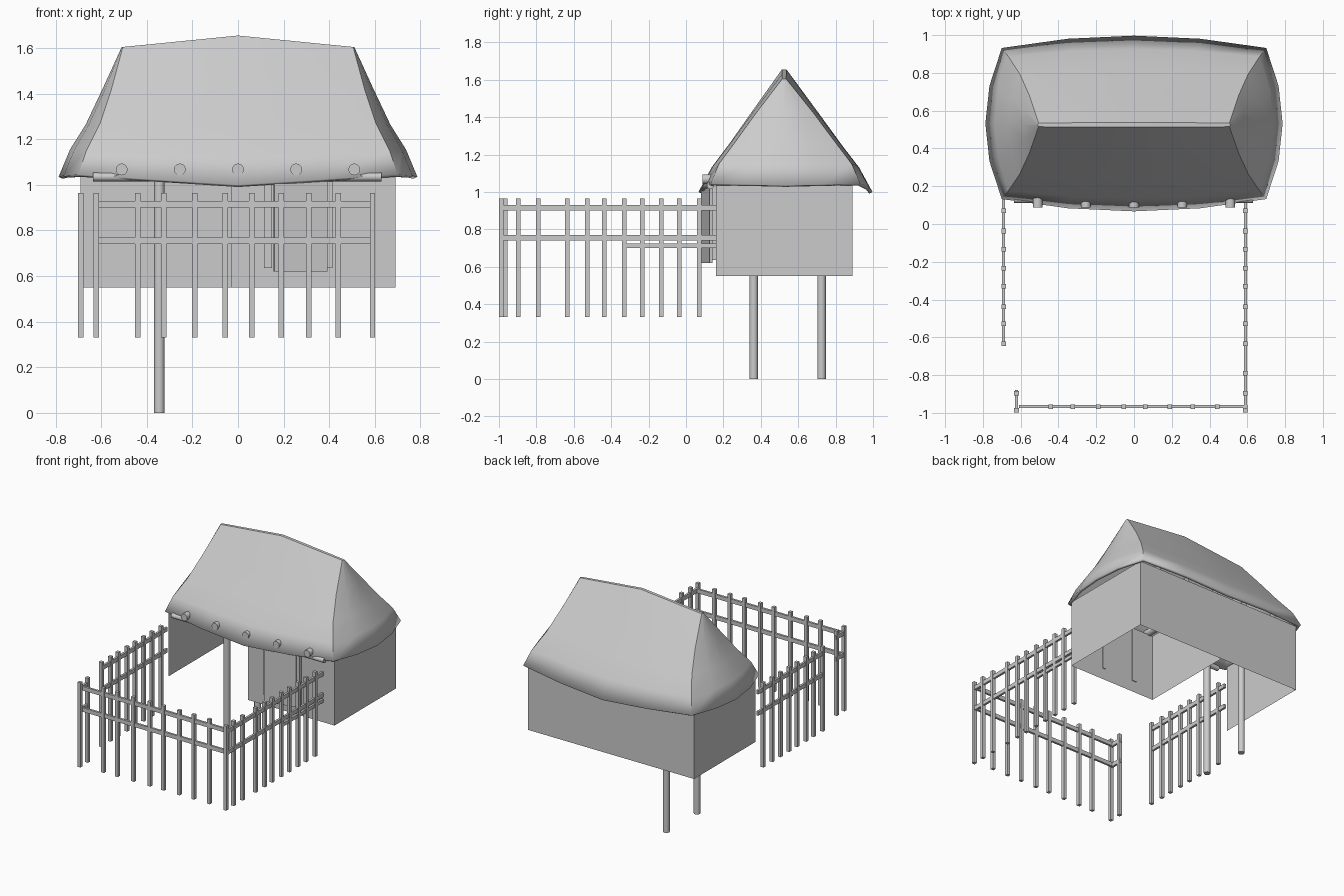
import bpy, bmesh, math
from mathutils import Matrix, Vector

if "Cube" in bpy.data.objects:
    bpy.data.objects.remove(bpy.data.objects["Cube"])


def make(name, bm):
    me = bpy.data.meshes.new(name)
    bm.to_mesh(me)
    bm.free()
    ob = bpy.data.objects.new(name, me)
    bpy.context.collection.objects.link(ob)
    return ob


def add_box(bm, lo, hi):
    c = [(a + b) / 2 for a, b in zip(lo, hi)]
    s = [b - a for a, b in zip(lo, hi)]
    bmesh.ops.create_cube(bm, size=1, matrix=Matrix.Translation(c) @ Matrix.Diagonal((*s, 1)))


def log(name, p, q, r, sides=12):
    p, q = Vector(p), Vector(q)
    d = q - p
    bm = bmesh.new()
    m = Matrix.Translation((p + q) / 2) @ d.to_track_quat('Z', 'Y').to_matrix().to_4x4()
    bmesh.ops.create_cone(bm, cap_ends=True, segments=sides, radius1=r, radius2=r,
                          depth=d.length, matrix=m)
    return smooth(make(name, bm), 40)


def smooth(ob, angle):
    bpy.ops.object.select_all(action='DESELECT')
    ob.select_set(True)
    bpy.context.view_layer.objects.active = ob
    bpy.ops.object.shade_smooth_by_angle(angle=math.radians(angle))
    return ob


# walls: thin sheets without a floor, porch open at the front left
bm = bmesh.new()
Z0, Z1 = 0.55, 1.05
for (xa, ya), (xb, yb) in [((-.69, .16), (-.69, .89)), ((-.69, .89), (-.03, .89)),
                           ((-.03, .89), (.69, .89)), ((.69, .89), (.69, .16)),
                           ((.69, .16), (-.03, .16)), ((-.03, .16), (-.03, .89))]:
    bm.faces.new([bm.verts.new(v) for v in
                  [(xa, ya, Z0), (xb, yb, Z0), (xb, yb, Z1), (xa, ya, Z1)]])
bmesh.ops.remove_doubles(bm, verts=bm.verts, dist=1e-4)
make("walls", bm)

# thatched roof: lofted bulging rectangles
# corner x, corner y, mid x, mid y, centre y, z long side, z corner, z short side
levels = [(.70, .40, .787, .465, .532, 1.0, 1.045, 1.035),
          (.665, .355, .737, .395, .531, 1.13, 1.15, 1.155),
          (.605, .265, .668, .300, .530, 1.255, 1.27, 1.265),
          (.555, .155, .590, .175, .528, 1.43, 1.42, 1.43),
          (.505, .010, .510, .012, .525, 1.655, 1.605, 1.605)]
bm = bmesh.new()
rings = []
steps = (-1, -.5, 0, .5)
for cx, cy, mx, my, yc, zl, zc, zs in levels:
    pts = []
    for side in range(4):
        sg = -1 if side in (0, 3) else 1
        for s in steps:
            k, a = s * s, abs(s)
            if side % 2 == 0:      # front and back
                dirn = 1 if side == 0 else -1
                pts.append((dirn * cx * s, yc + sg * (my + (cy - my) * k), zl + (zc - zl) * a))
            else:                  # right and left
                dirn = 1 if side == 1 else -1
                pts.append((sg * (mx + (cx - mx) * k), yc + dirn * cy * s, zs + (zc - zs) * a))
    rings.append([bm.verts.new(p) for p in pts])
n = len(rings[0])
for lo, hi in zip(rings, rings[1:]):
    for i in range(n):
        j = (i + 1) % n
        bm.faces.new((lo[i], lo[j], hi[j], hi[i]))
# ridge strip
t = rings[-1]
for i in range(4):
    bm.faces.new((t[i], t[i + 1], t[(11 - i)], t[12 - i]))
bm.faces.new((t[4], t[5], t[6], t[7], t[8]))
bm.faces.new((t[12], t[13], t[14], t[15], t[0]))
bmesh.ops.recalc_face_normals(bm, faces=bm.faces)
roof = make("thatched_roof", bm)
sol = roof.modifiers.new("thickness", 'SOLIDIFY')
sol.thickness, sol.offset = 0.02, -1
smooth(roof, 50)

# poles, eave beam and roof logs
for nm, y in (("front_pole", .362), ("back_pole", .725)):
    log(nm, (-.345, y, 0), (-.345, y, 1.04), .023)
log("eave_beam", (-.635, .13, 1.035), (.63, .13, 1.035), .019)
for i, x in enumerate((-.51, -.255, 0, .255, .51)):
    log(f"roof_log_{i}", (x, .088, 1.068), (x, .86, 1.068), .026)

# door frame and slightly open door
bm = bmesh.new()
add_box(bm, (.115, .138, .635), (.15, .165, 1.03))
add_box(bm, (.39, .138, .635), (.415, .165, 1.03))
make("door_frame", bm)
bm = bmesh.new()
add_box(bm, (-.237, -.012, .62), (0, .004, 1.02))
bmesh.ops.rotate(bm, verts=bm.verts, matrix=Matrix.Rotation(math.radians(11), 3, 'Z'))
bmesh.ops.translate(bm, verts=bm.verts, vec=(.39, .138, 0))
make("door", bm)


# fences: square posts and two rails along one axis
def fence(name, axis, fixed, posts, a, b):
    bm = bmesh.new()
    w, r = .012, .008

    def span(lo, hi, half, z0, z1):
        if axis == 'x':
            add_box(bm, (lo, fixed - half, z0), (hi, fixed + half, z1))
        else:
            add_box(bm, (fixed - half, lo, z0), (fixed + half, hi, z1))
    for p in posts:
        span(p - w, p + w, w, .33, .965)
    for z in (.915, .755):
        span(a, b, r, z - .015, z + .015)
    make(name, bm)


side = [-.635, -.528, -.437, -.33, -.235, -.133, -.037, .07]
fence("front_fence", 'x', -.967, [-.44, -.325, -.19, -.055, .06, .19, .31, .44], -.61, .60)
fence("right_fence", 'y', .59, [-.987, -.896, -.79] + side, -.995, .16)
fence("left_fence", 'y', -.69, side, -.64, .14)
fence("gate_return", 'y', -.622, [-.987, -.896], -.995, -.88)
bm = bmesh.new()
add_box(bm, (.582, -.335, .70), (.598, .16, .725))
make("spare_rail", bm)
